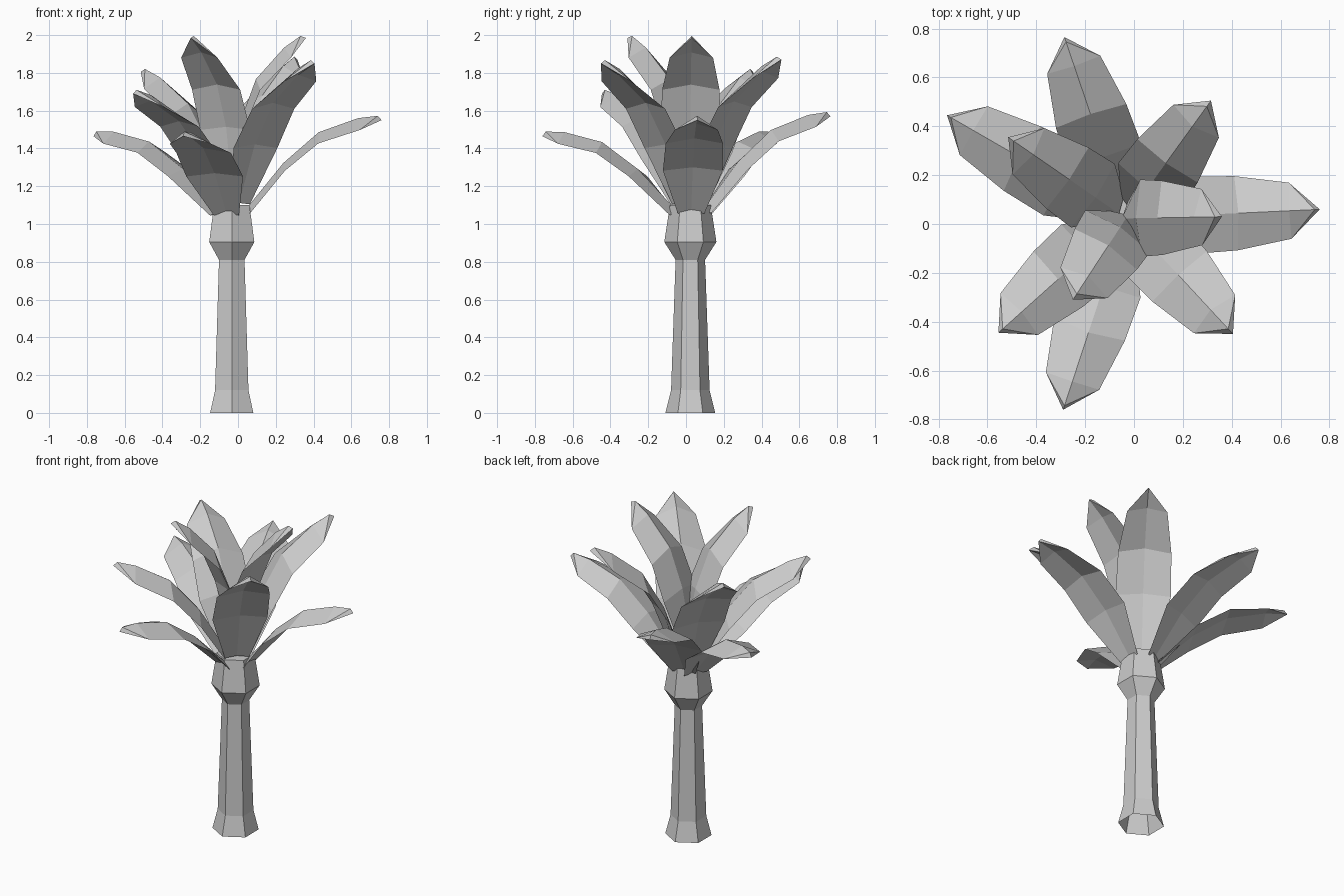
import bpy, bmesh
from math import cos, sin, pi
from mathutils import Vector

if "Cube" in bpy.data.objects:
    bpy.data.objects.remove(bpy.data.objects["Cube"])

CX, CY = -0.033, 0.023


def make_object(name, bm):
    bmesh.ops.recalc_face_normals(bm, faces=bm.faces)
    mesh = bpy.data.meshes.new(name)
    bm.to_mesh(mesh)
    bm.free()
    ob = bpy.data.objects.new(name, mesh)
    bpy.context.collection.objects.link(ob)
    return ob


def bridge(bm, rings):
    for a, b in zip(rings, rings[1:]):
        n = len(a)
        for i in range(n):
            j = (i + 1) % n
            bm.faces.new((a[i], a[j], b[j], b[i]))


# Hexagonal trunk, open underneath, with a flared foot and swollen crown
bm = bmesh.new()
profile = [(0.132, 0), (0.102, 0.12), (0.078, 0.81), (0.138, 0.905), (0.108, 1.1)]
rings = [[bm.verts.new((CX + r * cos(pi / 6 + i * pi / 3),
                        CY + r * sin(pi / 6 + i * pi / 3), z)) for i in range(6)]
         for r, z in profile]
bridge(bm, rings)
bm.faces.new(rings[-1])
make_object("trunk", bm)

# Leaf stations: along, edge height, half width, underside rise, ridge rise, ridge shift
STATIONS = [(0.08, -0.045, 0.07, 0.01, 0.03, 0.0),
            (0.355, 0.050, 0.158, 0.015, 0.035, 0.02),
            (0.580, 0.078, 0.152, 0.02, 0.045, 0.04),
            (0.805, 0.020, 0.115, 0.03, 0.055, 0.03)]
TIP_LENGTH = 0.935


def leaf(name, tip, base_z, setback):
    """Ridged leaf whose underside point lands on the given tip."""
    tip = Vector(tip)
    out = Vector((tip.x - CX, tip.y - CY, 0)).normalized()
    origin = Vector((CX, CY, base_z)) - out * setback
    chord = tip - origin
    s = chord.length / TIP_LENGTH
    u = chord.normalized()
    side = Vector((0, 0, 1)).cross(u).normalized()
    up = u.cross(side)
    bm = bmesh.new()

    def point(a, w, h):
        return bm.verts.new(origin + (u * a + up * h) * s + side * w)

    rings = [[point(a, -w, h), point(a + d, 0, h + ridge),
              point(a, w, h), point(a + d / 2, 0, h + under)]
             for a, h, w, under, ridge, d in STATIONS]
    bridge(bm, rings)
    bm.faces.new(rings[0])
    # Pointed end with a short drop from ridge to tip
    low, high = point(TIP_LENGTH, 0, 0), point(TIP_LENGTH - 0.005, 0, 0.03)
    e0, top, e1, bottom = rings[-1]
    for f in ((e0, top, high), (top, e1, high), (e0, high, low),
              (high, e1, low), (e1, bottom, low), (bottom, e0, low)):
        bm.faces.new(f)
    make_object(name, bm)


# Leaf tiers: base height, setback across the axis, tip positions
TIERS = {
    "spreading_leaf": (1.05, 0.0, [(0.76, 0.06, 1.55), (-0.285, 0.765, 1.57),
                                   (-0.765, 0.445, 1.465), (-0.29, -0.76, 1.465)]),
    "middle_leaf": (1.07, 0.03, [(0.405, -0.45, 1.85), (-0.555, -0.445, 1.69),
                                 (-0.515, 0.355, 1.805), (0.315, 0.505, 1.87)]),
    "upright_leaf": (1.16, 0.07, [(0.36, 0.03, 1.985), (-0.25, -0.31, 1.985)]),
}
for name, (base_z, setback, tips) in TIERS.items():
    for i, tip in enumerate(tips):
        leaf(f"{name}_{i + 1}", tip, base_z, setback)
